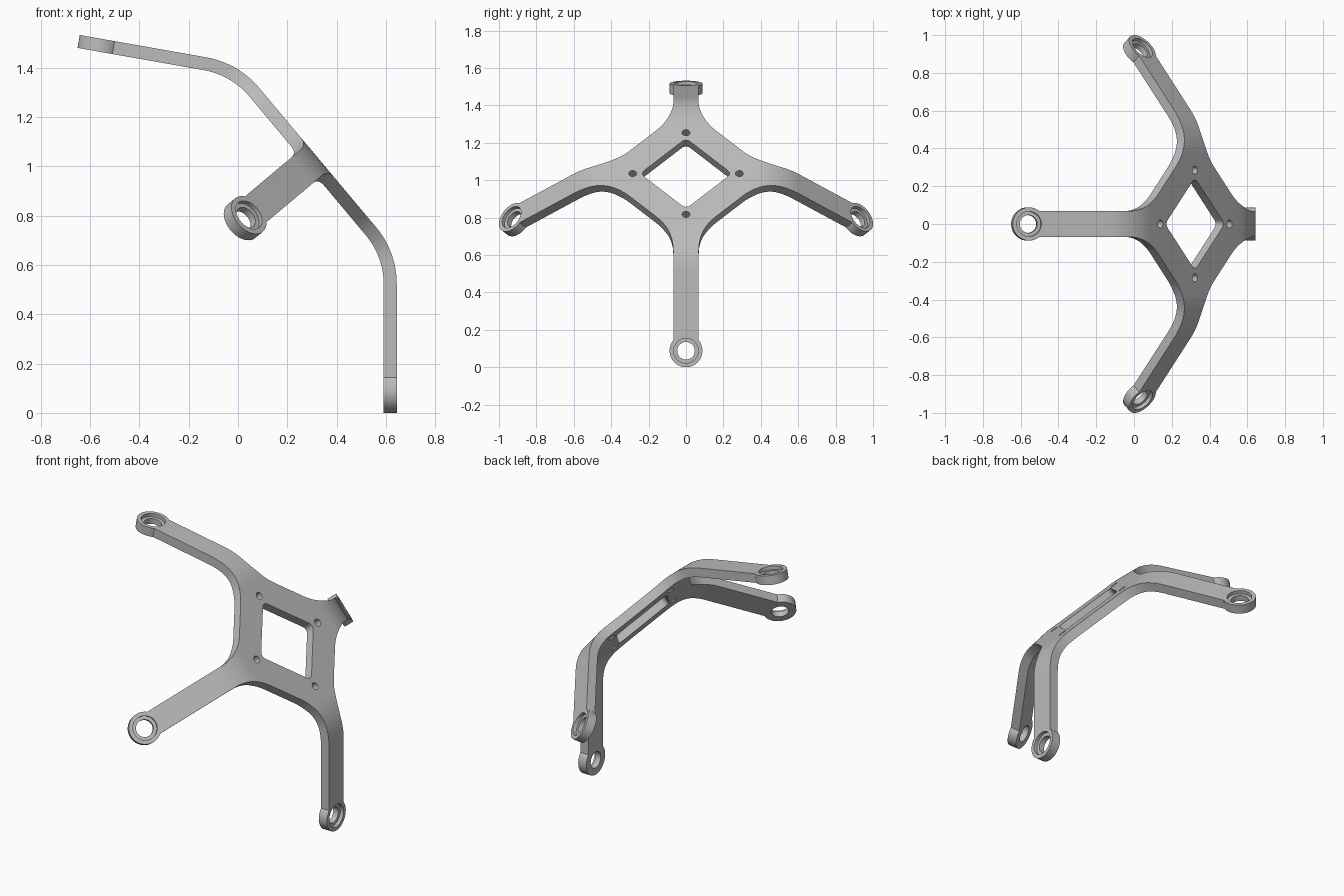
import bpy, bmesh
from math import sin, cos, tan, pi, radians, asin
from mathutils import Vector

cube = bpy.data.objects.get("Cube")
if cube:
    bpy.data.objects.remove(cube)

# Main dimensions
THICK = 0.053                      # plate thickness
HALF = 0.068                       # arm half width
HEAD_R, BORE_R, HOLE_R = 0.088, 0.066, 0.047
HEAD_C = 1.054                     # head centre along the unbent arm
DIAG = 0.46                        # web edge where u + v = DIAG
FILLET = 0.31                      # arm to web fillet
BEND, BEND_R = radians(40), 0.36
BEND_START = 0.5 - BEND_R * tan(BEND / 2)
TILT = radians(50)
ORIGIN = Vector((0.3225, 0, 1.036))
U = Vector((cos(TILT), 0, -sin(TILT)))
V = Vector((0, 1, 0))
N = U.cross(V)

steel = bpy.data.materials.new("grey_steel")
steel.use_nodes = True
steel.diffuse_color = (0.5, 0.5, 0.5, 1)
steel.node_tree.nodes["Principled BSDF"].inputs["Base Color"].default_value = (0.5, 0.5, 0.5, 1)


def arc(cx, cy, r, a0, a1, n):
    return [(cx + r * cos(a0 + (a1 - a0) * i / n), cy + r * sin(a0 + (a1 - a0) * i / n))
            for i in range(n + 1)]


def circle(cx, cy, r, n=32):
    return arc(cx, cy, r, 0, 2 * pi, n)[:-1]


def quarter_turns(points):
    """Four copies of a point chain around the centre, in order."""
    out = []
    for k in range(4):
        c, s = round(cos(k * pi / 2)), round(sin(k * pi / 2))
        out.append([(c * x - s * y, s * x + c * y) for x, y in points])
    return out


def chain(groups):
    return [p for g in groups for p in g]


def bent(p):
    """Fold a flat point down along its arm, then place it in the tilted frame."""
    u, v, d = p
    r = max(abs(u), abs(v))
    rr, h = r, d
    if r > BEND_START:
        t = min((r - BEND_START) / BEND_R, BEND)
        extra = r - BEND_START - t * BEND_R
        rr = BEND_START + (BEND_R + d) * sin(t) + extra * cos(t)
        h = -BEND_R + (BEND_R + d) * cos(t) - extra * sin(t)
        if abs(u) > abs(v):
            u = rr if u > 0 else -rr
        else:
            v = rr if v > 0 else -rr
    return ORIGIN + U * u + V * v + N * h


def folded_plate(name, loops, top, bottom):
    """Fill the loops (inner loops are holes), extrude, slice at the bends and fold."""
    curve = bpy.data.curves.new(name + "_outline", "CURVE")
    curve.dimensions = "2D"
    curve.fill_mode = "BOTH"
    curve.extrude = (top - bottom) / 2
    for loop in loops:
        sp = curve.splines.new("POLY")
        sp.points.add(len(loop) - 1)
        for pt, (x, y) in zip(sp.points, loop):
            pt.co = (x, y, 0, 1)
        sp.use_cyclic_u = True
    temp = bpy.data.objects.new(name + "_outline", curve)
    bpy.context.collection.objects.link(temp)
    deps = bpy.context.evaluated_depsgraph_get()
    mesh = bpy.data.meshes.new_from_object(temp.evaluated_get(deps))
    bpy.data.objects.remove(temp)

    bm = bmesh.new()
    bm.from_mesh(mesh)
    bmesh.ops.remove_doubles(bm, verts=bm.verts, dist=1e-5)
    steps = 12
    for i in range(steps + 1):
        r = BEND_START + BEND_R * BEND * i / steps
        for axis in (Vector((1, 0, 0)), Vector((0, 1, 0))):
            for side in (1, -1):
                bmesh.ops.bisect_plane(bm, geom=bm.verts[:] + bm.edges[:] + bm.faces[:],
                                       dist=1e-5, plane_co=axis * r * side, plane_no=axis)
    mid = (top + bottom) / 2
    for v in bm.verts:
        v.co = bent((v.co.x, v.co.y, v.co.z + mid))
    bmesh.ops.recalc_face_normals(bm, faces=bm.faces)
    bm.to_mesh(mesh)
    bm.free()
    mesh.materials.clear()
    mesh.materials.append(steel)
    for p in mesh.polygons:
        p.material_index = 0
    ob = bpy.data.objects.new(name, mesh)
    bpy.context.collection.objects.link(ob)
    bpy.ops.object.select_all(action="DESELECT")
    ob.select_set(True)
    bpy.context.view_layer.objects.active = ob
    bpy.ops.object.shade_smooth_by_angle(angle=radians(25))
    return ob


# Outline of one arm: round head, then the fillets of the web to the next arm
neck = pi - asin(HALF / HEAD_R)
corner = DIAG - HALF + FILLET * tan(pi / 8)
web = arc(corner, HALF + FILLET, FILLET, -pi / 2, -3 * pi / 4, 12)
arm = arc(HEAD_C, 0, HEAD_R, -neck, neck, 36) + web + [(y, x) for x, y in reversed(web)]
outline = chain(quarter_turns(arm))

# Diamond window with rounded corners
WIN, WIN_R = 0.245, 0.03
window = chain(quarter_turns(arc(WIN - WIN_R * 2 ** 0.5, 0, WIN_R, -pi / 4, pi / 4, 6)))

# Plate with window, bolt holes and head bores
centres = chain(quarter_turns([(HEAD_C, 0)]))
bolts = chain(quarter_turns([(0.285, 0)]))
folded_plate("four_arm_bracket",
             [outline, window] + [circle(x, y, 0.021, 20) for x, y in bolts]
             + [circle(x, y, BORE_R) for x, y in centres], 0, -THICK)

# Recessed lips that narrow the bores on the inner side
folded_plate("bore_lips",
             [circle(x, y, r) for x, y in centres for r in (BORE_R, HOLE_R)],
             -0.02, -THICK)
